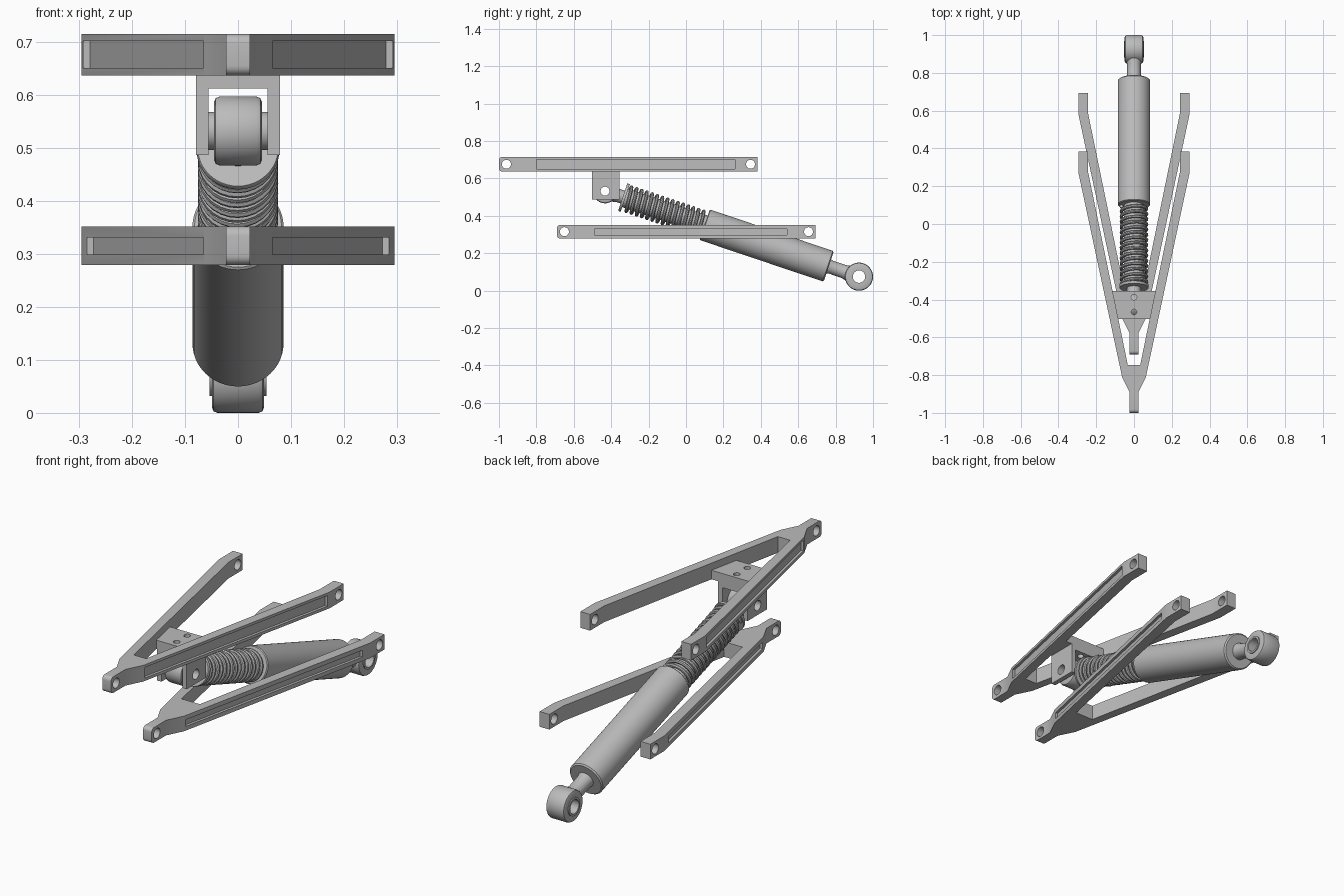
import bpy, bmesh
from math import pi, sin, cos, atan2, hypot
from mathutils import Matrix, Vector

if "Cube" in bpy.data.objects:
    bpy.data.objects.remove(bpy.data.objects["Cube"])

metal = bpy.data.materials.new("grey metal")
metal.use_nodes = True
GREY = (0.5, 0.5, 0.5, 1)
metal.diffuse_color = GREY
metal.node_tree.nodes["Principled BSDF"].inputs["Base Color"].default_value = GREY


def activate(ob):
    bpy.ops.object.select_all(action='DESELECT')
    ob.select_set(True)
    bpy.context.view_layer.objects.active = ob


def finish(name, bm, matrix=None):
    bmesh.ops.recalc_face_normals(bm, faces=bm.faces)
    mesh = bpy.data.meshes.new(name)
    bm.to_mesh(mesh)
    bm.free()
    if matrix:
        mesh.transform(matrix)
    mesh.materials.append(metal)
    ob = bpy.data.objects.new(name, mesh)
    bpy.context.collection.objects.link(ob)
    return ob


def smooth(ob):
    activate(ob)
    bpy.ops.object.shade_smooth_by_angle(angle=0.6)


def prism(name, outline, low, high, matrix=None, round_tip=0):
    """Extrude a flat outline from low to high; optionally round the front tip."""
    bm = bmesh.new()
    face = bm.faces.new([bm.verts.new((x, y, low)) for x, y in outline])
    out = bmesh.ops.extrude_face_region(bm, geom=[face])
    tops = [v for v in out["geom"] if isinstance(v, bmesh.types.BMVert)]
    bmesh.ops.translate(bm, verts=tops, vec=(0, 0, high - low))
    if round_tip:
        front = min(v.co.y for v in bm.verts)
        edges = [e for e in bm.edges
                 if all(v.co.y < front + 1e-4 for v in e.verts)
                 and abs(e.verts[0].co.z - e.verts[1].co.z) < 1e-4]
        bmesh.ops.bevel(bm, geom=edges, offset=round_tip, segments=5,
                        profile=0.5, affect='EDGES')
    return finish(name, bm, matrix)


def lathe(name, profile, matrix, steps=48):
    """Revolve a closed (radius, height) profile around local z."""
    bm = bmesh.new()
    rings = []
    for i in range(steps):
        a = 2 * pi * i / steps
        rings.append([bm.verts.new((r * cos(a), r * sin(a), h)) for r, h in profile])
    n = len(profile)
    for i in range(steps):
        a, b = rings[i], rings[(i + 1) % steps]
        for j in range(n):
            k = (j + 1) % n
            bm.faces.new((a[j], b[j], b[k], a[k]))
    bmesh.ops.remove_doubles(bm, verts=bm.verts, dist=1e-5)
    ob = finish(name, bm, matrix)
    smooth(ob)
    return ob


def pin_cutter(axis, centre, radius, length):
    bm = bmesh.new()
    bmesh.ops.create_cone(bm, cap_ends=True, segments=32, radius1=radius,
                          radius2=radius, depth=length)
    turn = Matrix.Rotation(pi / 2, 4, 'Y') if axis == 'X' else Matrix()
    return finish("cutter", bm, Matrix.Translation(centre) @ turn)


def cut(ob, cutters):
    for c in cutters:
        c.hide_render = True
        mod = ob.modifiers.new("cut", 'BOOLEAN')
        mod.operation = 'DIFFERENCE'
        mod.solver = 'EXACT'
        mod.object = c
        activate(ob)
        bpy.ops.object.modifier_apply(modifier=mod.name)
        bpy.data.objects.remove(c)
    smooth(ob)


# Wishbones: the lower one is the upper one moved back
BEND, OUT, IN = 0.275, 0.295, 0.243


def outer_x(y):
    return 0.063 + (OUT - 0.063) * (y + 0.81) / (BEND + 0.81)


def inner_x(y):
    return 0.033 + (IN - 0.033) * (y + 0.746) / (BEND + 0.746)


def wishbone(name, shift, low, high, crotch, pocket):
    half = [(0.023, -1), (0.023, -0.89), (0.063, -0.81), (OUT, BEND), (OUT, 0.383),
            (IN, 0.383), (IN, BEND), (inner_x(crotch), crotch)]
    outline = half + [(-x, y) for x, y in reversed(half)]
    outline = [(x, y + shift) for x, y in outline]
    ob = prism(name, outline, low, high, round_tip=0.018)
    mid = (low + high) / 2
    cutters = [pin_cutter('X', (0, y + shift, mid), 0.024, 1) for y in (-0.96, 0.345)]
    start, end, z0, z1 = pocket
    for side in (1, -1):
        shape = [(outer_x(y) + d, y) for y, d in
                 ((start, -0.013), (end, -0.013), (end, 0.05), (start, 0.05))]
        cutters.append(prism("cutter", [(side * x, y + shift) for x, y in shape], z0, z1))
    cut(ob, cutters)


wishbone("upper_wishbone", 0, 0.637, 0.715, -0.746, (-0.8, 0.262, 0.651, 0.702))
wishbone("lower_wishbone", 0.31, 0.279, 0.352, -0.67, (-0.8, 0.23, 0.299, 0.331))

# Shock mount under the upper wishbone
TOP = Vector((0, -0.433, 0.532))
BOTTOM = Vector((0, 0.925, 0.075))
FRONT, BACK = -0.503, -0.356
plate = prism("mount_plate", [(-inner_x(FRONT) - 0.008, FRONT), (inner_x(FRONT) + 0.008, FRONT),
                              (inner_x(BACK) + 0.008, BACK), (-inner_x(BACK) - 0.008, BACK)],
              0.637, 0.68)
u_half = [(0.079, 0.637), (0.079, 0.487), (0.056, 0.487), (0.056, 0.612)]
u_shape = u_half + [(-x, z) for x, z in reversed(u_half)]
bracket = prism("mount_bracket", u_shape, -BACK, -FRONT, Matrix.Rotation(pi / 2, 4, 'X'))


def bolt_holes():
    return [pin_cutter('Z', (0, y, 0.66), 0.015, 0.16) for y in (-0.387, -0.466)]


cut(plate, bolt_holes())
cut(bracket, bolt_holes() + [pin_cutter('X', TOP, 0.024, 0.4)])

# Shock absorber, built along its own axis from the top eye
axis = BOTTOM - TOP
LENGTH = axis.length
along = Matrix.Translation(TOP) @ axis.to_track_quat('Z', 'Y').to_matrix().to_4x4()


def eye(name, centre, radius, hole, width, bush_radius, bush_width):
    b = 0.01
    half = [(hole, bush_width), (bush_radius, bush_width), (bush_radius, width),
            (radius - b, width), (radius - b * 0.3, width - b * 0.3), (radius, width - b)]
    profile = half + [(r, -h) for r, h in reversed(half)]
    lathe(name, profile, Matrix.Translation(centre) @ Matrix.Rotation(pi / 2, 4, 'Y'))


eye("top_eye", TOP, 0.065, 0.024, 0.045, 0.036, 0.056)
eye("bottom_eye", BOTTOM, 0.075, 0.033, 0.049, 0.043, 0.054)

SEAT, BODY, END = 0.1, 0.562, 1.262
lathe("top_neck", [(0, 0.05), (0.042, 0.05), (0.036, 0.075), (0.036, SEAT), (0, SEAT)], along)
lathe("spring_seat", [(0, SEAT), (0.076, SEAT), (0.078, SEAT + 0.003),
                      (0.078, SEAT + 0.014), (0, SEAT + 0.014)], along)
lathe("inner_tube", [(0, SEAT + 0.01), (0.052, SEAT + 0.01), (0.052, BODY + 0.01),
                     (0, BODY + 0.01)], along)
lathe("damper_body", [(0, BODY), (0.082, BODY), (0.086, BODY + 0.004),
                      (0.086, END - 0.006), (0.08, END), (0, END)], along)
lathe("bottom_neck", [(0, END - 0.01), (0.042, END - 0.01), (0.036, END + 0.015),
                      (0.036, LENGTH - 0.085), (0.043, LENGTH - 0.06),
                      (0, LENGTH - 0.06)], along)

# Coil spring
TURNS, STEPS = 15, 28
curve = bpy.data.curves.new("coil_spring", 'CURVE')
curve.dimensions = '3D'
curve.bevel_depth = 0.009
curve.bevel_resolution = 2
curve.use_fill_caps = True
spline = curve.splines.new('POLY')
count = TURNS * STEPS + 1
spline.points.add(count - 1)
for i, p in enumerate(spline.points):
    a = 2 * pi * i / STEPS
    s = SEAT + 0.02 + (BODY - SEAT - 0.025) * i / (count - 1)
    p.co = (*(along @ Vector((0.067 * cos(a), 0.067 * sin(a), s))), 1)
spring = bpy.data.objects.new("coil_spring", curve)
bpy.context.collection.objects.link(spring)
curve.materials.append(metal)
activate(spring)
bpy.ops.object.convert(target='MESH')
smooth(bpy.context.view_layer.objects.active)
